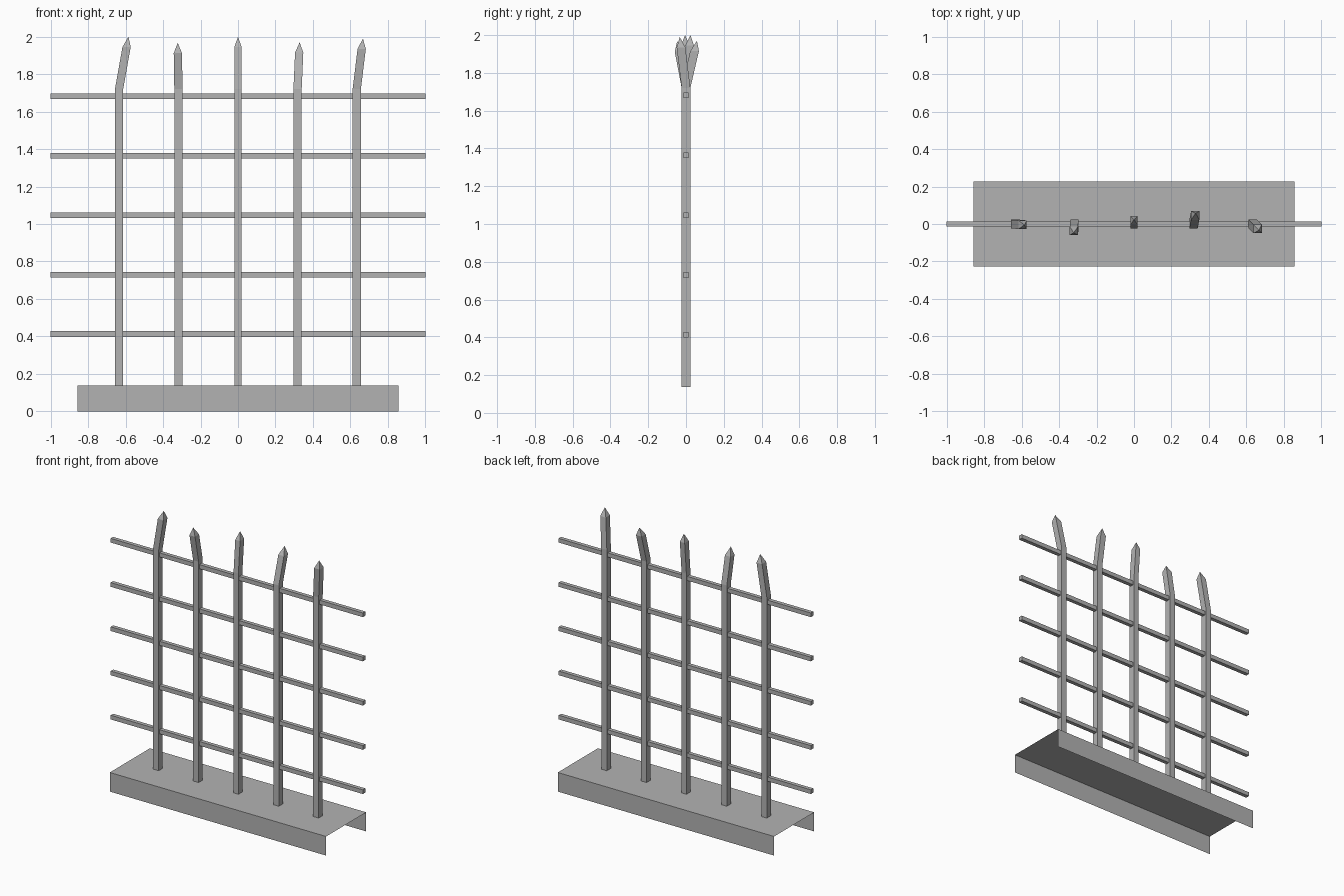
import bpy, bmesh

cube = bpy.data.objects.get("Cube")
if cube:
    bpy.data.objects.remove(cube, do_unlink=True)

# Single grey metal colour
grey = bpy.data.materials.new("grey_metal")
grey.use_nodes = True
grey.diffuse_color = (0.45, 0.45, 0.45, 1)
grey.node_tree.nodes["Principled BSDF"].inputs["Base Color"].default_value = (0.45, 0.45, 0.45, 1)


def add_object(name, bm):
    mesh = bpy.data.meshes.new(name)
    bm.to_mesh(mesh)
    bm.free()
    mesh.materials.append(grey)
    obj = bpy.data.objects.new(name, mesh)
    bpy.context.collection.objects.link(obj)
    return obj


def ring(bm, x, y, z, half_x, half_y):
    corners = ((-1, -1), (1, -1), (1, 1), (-1, 1))
    return [bm.verts.new((x + sx * half_x, y + sy * half_y, z)) for sx, sy in corners]


def bridge(bm, low, high):
    for i in range(4):
        j = (i + 1) % 4
        bm.faces.new((low[i], low[j], high[j], high[i]))


# Base: folded sheet, open at both ends and underneath
BASE_TOP, BASE_X, BASE_Y = 0.137, 0.858, 0.227
bm = bmesh.new()
fold = ((-BASE_Y, 0), (-BASE_Y, BASE_TOP), (BASE_Y, BASE_TOP), (BASE_Y, 0))
rows = [[bm.verts.new((sx * BASE_X, y, z)) for sx in (-1, 1)] for y, z in fold]
for a, b in zip(rows, rows[1:]):
    bm.faces.new((a[0], a[1], b[1], b[0]))
add_object("base_channel", bm)


# Posts: square rods whose pointed tops are bent in different directions
def add_post(name, x, half_x, lean_x, lean_y, tip_z):
    half_y, bend_z, point_height = 0.023, 1.72, 0.055
    t = (tip_z - point_height - bend_z) / (tip_z - bend_z)
    bm = bmesh.new()
    foot = ring(bm, x, 0, BASE_TOP, half_x, half_y)
    bend = ring(bm, x, 0, bend_z, half_x, half_y)
    shoulder = ring(bm, x + lean_x * t, lean_y * t, tip_z - point_height, half_x, half_y)
    bm.faces.new(foot[::-1])
    bridge(bm, foot, bend)
    bridge(bm, bend, shoulder)
    tip = bm.verts.new((x + lean_x, lean_y, tip_z))
    for i in range(4):
        bm.faces.new((shoulder[i], shoulder[(i + 1) % 4], tip))
    add_object(name, bm)


add_post("post_far_right", -0.635, 0.022, 0.05, -0.005, 2.0)
add_post("post_right", -0.318, 0.022, -0.004, -0.047, 1.967)
add_post("post_middle", 0, 0.019, 0, 0.024, 2.0)
add_post("post_left", 0.318, 0.022, 0.011, 0.058, 1.97)
add_post("post_far_left", 0.634, 0.022, 0.033, -0.033, 1.99)

# Horizontal bars running through the posts
for i in range(5):
    z = 0.413 + i * 0.317
    bm = bmesh.new()
    low = ring(bm, 0, 0, z - 0.015, 1, 0.014)
    high = ring(bm, 0, 0, z + 0.015, 1, 0.014)
    bridge(bm, low, high)
    bm.faces.new(low[::-1])
    bm.faces.new(high)
    add_object(f"cross_bar_{i + 1}", bm)
